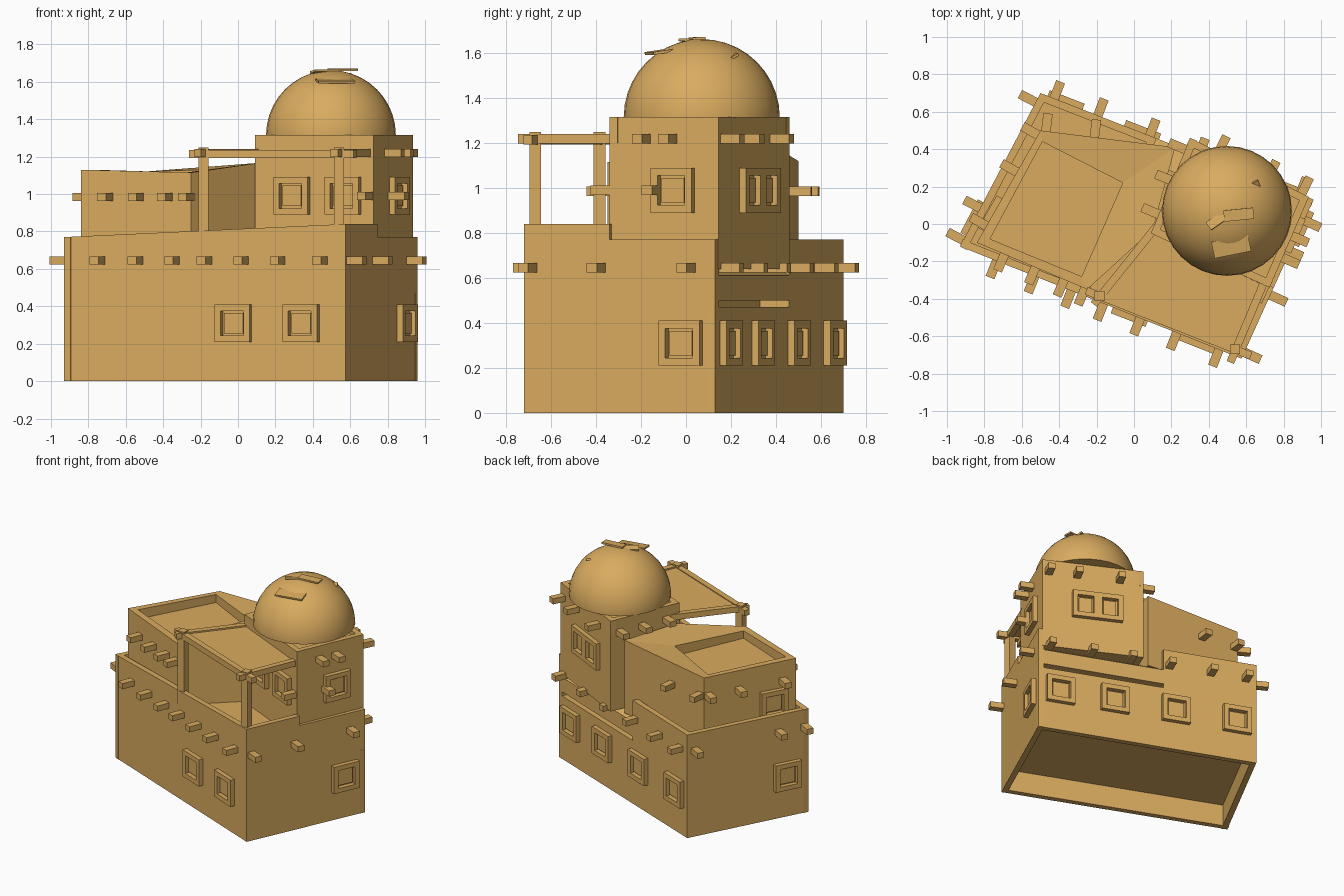
import bpy, bmesh, math
from mathutils import Vector, Matrix

cube = bpy.data.objects.get("Cube")
if cube:
    bpy.data.objects.remove(cube)

clay = bpy.data.materials.new("sandy clay")
clay.use_nodes = True
tone = (0.70, 0.41, 0.115, 1)
clay.diffuse_color = tone
clay.node_tree.nodes["Principled BSDF"].inputs["Base Color"].default_value = tone


def finish(bm, name):
    bmesh.ops.recalc_face_normals(bm, faces=bm.faces[:])
    mesh = bpy.data.meshes.new(name)
    bm.to_mesh(mesh)
    bm.free()
    mesh.materials.append(clay)
    obj = bpy.data.objects.new(name, mesh)
    bpy.context.collection.objects.link(obj)
    return obj


def prism(name, pts, z0, tops):
    """Upright block over a footprint; each corner may have its own top height."""
    if not isinstance(tops, (list, tuple)):
        tops = [tops] * len(pts)
    bm = bmesh.new()
    low = [bm.verts.new((p[0], p[1], z0)) for p in pts]
    high = [bm.verts.new((p[0], p[1], t)) for p, t in zip(pts, tops)]
    bm.faces.new(low[::-1])
    bm.faces.new(high)
    n = len(pts)
    for i in range(n):
        j = (i + 1) % n
        bm.faces.new((low[i], low[j], high[j], high[i]))
    return finish(bm, name)


def frame(a, b, t, z):
    """Matrix on a wall: x along it, y outward, z up."""
    a, b = Vector((*a, 0)), Vector((*b, 0))
    d = (b - a).normalized()
    n = Vector((d.y, -d.x, 0))
    o = a.lerp(b, t)
    o.z = z
    m = Matrix((d, n, (0, 0, 1))).transposed().to_4x4()
    m.translation = o
    return m


def box(bm, m, centre, size):
    bmesh.ops.create_cube(bm, size=1, matrix=m @ Matrix.Translation(centre) @ Matrix.Diagonal((*size, 1)))


def wall(name, a, b, z0, ta, tb, thick=0.04):
    m = frame(a, b, 0, 0)
    n = (m.to_3x3() @ Vector((0, 1, 0))) * thick
    inner = [(p[0] - n.x, p[1] - n.y) for p in (b, a)]
    return prism(name, [a, b] + inner, z0, [ta, tb, tb, ta])


def window(name, a, b, t, z, w=0.2, h=0.2):
    bm = bmesh.new()
    m = frame(a, b, t, z)
    bar = 0.034
    for s in (-1, 1):
        box(bm, m, (s * (w - bar) / 2, 0.01, 0), (bar, 0.045, h))
        box(bm, m, (0, 0.01, s * (h - bar) / 2), (w - 2 * bar, 0.045, bar))
    box(bm, m, (0, 0, 0), (w - 0.09, 0.026, h - 0.09))
    finish(bm, name)


def beams(name, a, b, spots, z):
    bm = bmesh.new()
    for t in spots:
        box(bm, frame(a, b, t, z), (0, 0.02, 0), (0.05, 0.15, 0.042))
    finish(bm, name)


def pole(name, p, q, width):
    """Square bar between two points."""
    p, q = Vector(p), Vector(q)
    d = q - p
    m = Matrix.Translation((p + q) / 2) @ d.to_track_quat('Z', 'Y').to_matrix().to_4x4()
    bm = bmesh.new()
    box(bm, m, (0, 0, 0), (width, width, d.length))
    finish(bm, name)


# Footprint corners
L, F, R, B = (-0.93, -0.12), (0.575, -0.72), (0.96, 0.13), (-0.5, 0.70)
M, N = (0.747, -0.34), (0.12, 0.458)
N_in, R_in = (0.07, 0.33), (0.89, 0.02)

# Lower storey: walls around a raised core, open underneath
wall("front_wall", L, F, 0, 0.77, 0.84)
wall("right_wall_front", F, M, 0, 0.84, 0.84)
wall("right_wall_rear", M, R, 0, 0.77, 0.77)
wall("back_wall_low", R, N, 0, 0.47, 0.47)
wall("back_wall_high", N, B, 0, 0.77, 0.77)
wall("left_wall", B, L, 0, 0.77, 0.77)
prism("lower_core", [L, F, M, R_in, N_in, N, B], 0.16, 0.66)

# Lean-to at the back, over a narrow slot
prism("ledge_floor", [R, N, N_in, R_in], 0.16, 0.46)
prism("ledge_roof", [R, N, N_in, R_in], 0.5, [0.61, 0.61, 0.7, 0.7])
wall("ledge_end_wall", N_in, N, 0.45, 0.77, 0.77)

# Tower with a shallow rim
T = [(0.09, -0.05), (0.725, -0.34), (0.935, 0.145), (0.30, 0.46)]
prism("tower", T, 0.64, 1.28)
for i, side in enumerate(("front", "right", "back", "left")):
    wall("tower_rim_" + side, T[i], T[(i + 1) % 4], 1.2, 1.315, 1.315)

# Dome
bm = bmesh.new()
bmesh.ops.create_uvsphere(bm, u_segments=32, v_segments=20, radius=0.347)
bmesh.ops.bisect_plane(bm, geom=bm.verts[:] + bm.edges[:] + bm.faces[:], plane_co=(0, 0, -0.001),
                       plane_no=(0, 0, -1), clear_outer=True)
bmesh.ops.holes_fill(bm, edges=[e for e in bm.edges if e.is_boundary], sides=0)
bm.transform(Matrix.Translation((0.497, 0.07, 1.315)))
dome = finish(bm, "dome")
bpy.context.view_layer.objects.active = dome
dome.select_set(True)
bpy.ops.object.shade_smooth_by_angle(angle=math.radians(40))
dome.select_set(False)

# Loose plaster flakes on the dome
flakes = [((0.56, 0.05, 1.665), (0.16, 0.06), 0.05, 0.1),
          ((0.46, 0.03, 1.655), (0.15, 0.05), -0.2, 0.6),
          ((0.52, -0.12, 1.605), (0.2, 0.09), 0.15, 0.2),
          ((0.65, 0.2, 1.58), (0.05, 0.06), 0.5, 0.4)]
for i, (pos, size, tilt, turn) in enumerate(flakes):
    bm = bmesh.new()
    m = Matrix.Translation(pos) @ Matrix.Rotation(turn, 4, 'Z') @ Matrix.Rotation(tilt, 4, 'X')
    box(bm, m, (0, 0, 0), (*size, 0.012))
    finish(bm, f"dome_flake_{i + 1}")

# Upper room: body, sunken roof and sloping parapets
A, C1, C2, C3, D = (-0.84, -0.1), (-0.25, -0.35), (0.1, -0.03), (0.22, 0.41), (-0.5, 0.5)
ia, ic, ib, idd = (-0.77, -0.08), (-0.28, -0.28), (-0.06, 0.22), (-0.49, 0.44)
prism("upper_room", [A, C1, C2, C3, D], 0.63, 1.06)
prism("room_parapet_front", [A, C1, ic, ia], 1.0, [1.13, 1.115, 1.115, 1.13])
prism("room_parapet_left", [D, A, ia, idd], 1.0, [1.12, 1.13, 1.13, 1.12])
prism("room_parapet_right", [C1, C2, C3, ib, ic], 1.0, [1.115, 1.165, 1.175, 1.135, 1.115])
prism("room_parapet_back", [C3, D, idd, ib], 1.0, [1.175, 1.12, 1.12, 1.135])

# Windows
for t in (0.605, 0.845):
    window("front_window", L, F, t, 0.31)
for t in (0.1, 0.35, 0.63, 0.91):
    window("back_window", R, B, t, 0.31)
window("right_window", F, R, 0.825, 0.31)
window("left_window", B, L, 0.82, 0.31)
for t in (0.32, 0.75):
    window("tower_front_window", T[0], T[1], t, 0.99)
window("tower_right_window", T[1], T[2], 0.59, 0.99)
for t in (0.42, 0.66):
    window("tower_back_window", T[2], T[3], t, 0.99, 0.18)
window("room_left_window", D, A, 0.75, 0.83)

# Protruding roof beams
beams("front_beams", L, F, (0.13, 0.265, 0.395, 0.51, 0.64, 0.77, 0.92), 0.645)
beams("right_beams", F, R, (0.04, 0.40, 0.87), 0.645)
beams("back_beams", R, B, (0.05, 0.24, 0.42, 0.6, 0.79, 0.95), 0.645)
beams("left_beams", B, L, (0.06, 0.75, 0.96), 0.645)
beams("room_front_beams", A, C1, (0.25, 0.53, 0.79, 0.98), 0.985)
beams("room_left_beams", D, A, (0.04, 0.37, 0.85), 0.985)
beams("room_back_beams", C3, D, (0.6, 0.96), 0.985)
beams("tower_right_beams", T[1], T[2], (0.33, 0.57), 1.22)
beams("tower_back_beams", T[2], T[3], (0.06, 0.34, 0.76), 1.22)
beams("tower_left_beams", T[3], T[0], (0.12, 0.45, 0.8), 1.22)
beams("tower_low_beam", T[1], T[2], (0.42,), 0.99)
beams("tower_corner_beam", T[0], T[1], (0.96,), 0.99)

# Pergola with a thin canopy over the terrace
posts = {"left": (-0.185, -0.385), "right": (0.54, -0.67)}
for side, (x, y) in posts.items():
    pole(side + "_pergola_post", (x, y, 0.7), (x, y, 1.25), 0.052)
pole("pergola_front_bar", (-0.255, -0.357, 1.215), (0.625, -0.704, 1.215), 0.042)
pole("pergola_right_bar", (0.515, -0.74, 1.22), (0.70, -0.30, 1.22), 0.042)
pole("pergola_left_bar", (-0.215, -0.43, 1.22), (0.13, 0.0, 1.22), 0.042)
prism("pergola_canopy", [posts["left"], posts["right"], (0.70, -0.33), (0.1, -0.05)], 1.21, 1.23)
